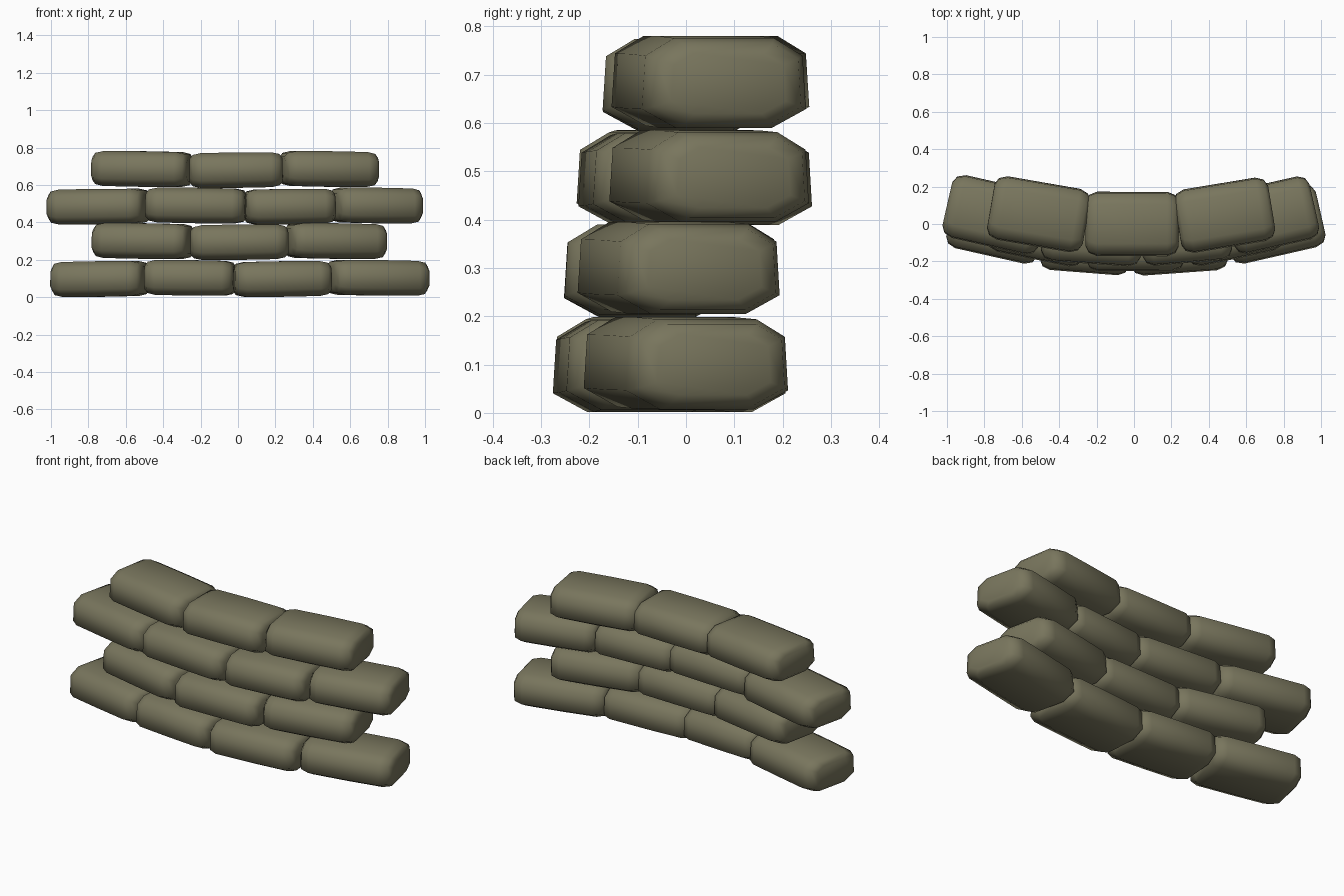
import bpy, bmesh, math
from mathutils import Matrix

cube = bpy.data.objects.get("Cube")
if cube:
    bpy.data.objects.remove(cube, do_unlink=True)

# Coarse olive cloth
cloth = bpy.data.materials.new("olive_cloth")
olive = (0.19, 0.18, 0.11, 1)
cloth.diffuse_color = olive
cloth.use_nodes = True
cloth.node_tree.nodes["Principled BSDF"].inputs["Base Color"].default_value = olive

# Bag cross-section (depth, height), wider near the bottom
SECTION = [(-.10, -.095), (.10, -.095), (.172, -.055), (.165, .058),
           (.105, .095), (-.105, .095), (-.165, .058), (-.172, -.055)]
# Stations along the bag: position, depth scale, height scale
STATIONS = [(-1, .70, .66), (-.93, .90, .88), (-.76, 1, .98), (0, 1, 1),
            (.76, 1, .98), (.93, .90, .88), (1, .70, .66)]


def sandbag(name, left, right, y, z, yaw, roll):
    """Loft the cross-section along x, then turn the bag into its place."""
    half = (right - left) / 2 + .004
    bm = bmesh.new()
    rings = [[bm.verts.new((half * t, sy * py, sz * pz)) for py, pz in SECTION]
             for t, sy, sz in STATIONS]
    for a, b in zip(rings, rings[1:]):
        for i in range(len(SECTION)):
            j = (i + 1) % len(SECTION)
            bm.faces.new((a[i], a[j], b[j], b[i]))
    bm.faces.new(rings[0])
    bm.faces.new(rings[-1])
    bmesh.ops.recalc_face_normals(bm, faces=bm.faces)
    for f in bm.faces:
        f.smooth = True
    mesh = bpy.data.meshes.new(name)
    bm.to_mesh(mesh)
    bm.free()
    mesh.materials.append(cloth)
    bag = bpy.data.objects.new(name, mesh)
    bag.matrix_world = (Matrix.Translation(((left + right) / 2, y, z))
                        @ Matrix.Rotation(yaw, 4, "Z") @ Matrix.Rotation(roll, 4, "Y"))
    bpy.context.collection.objects.link(bag)


# Courses: joints along x, middle height, depth offset, curvature
COURSES = [
    ([-.98, -.49, -.02, .49, 1.0], .10, -.10, .18),
    ([-.76, -.25, .265, .775], .297, -.08, .24),
    ([-1.0, -.485, .04, .51, .965], .487, -.05, .18),
    ([-.765, -.255, .235, .735], .682, 0, .20),
]
for row, (joints, z, depth, bend) in enumerate(COURSES):
    for i, (left, right) in enumerate(zip(joints, joints[1:])):
        x = (left + right) / 2
        sway = 1 if (row + i) % 2 else -1
        sandbag(f"sandbag_row_{row + 1}_{i + 1}", left, right, depth + bend * x * x,
                z + .003 * sway, math.atan(1.7 * bend * x), math.radians(.7 * sway))
